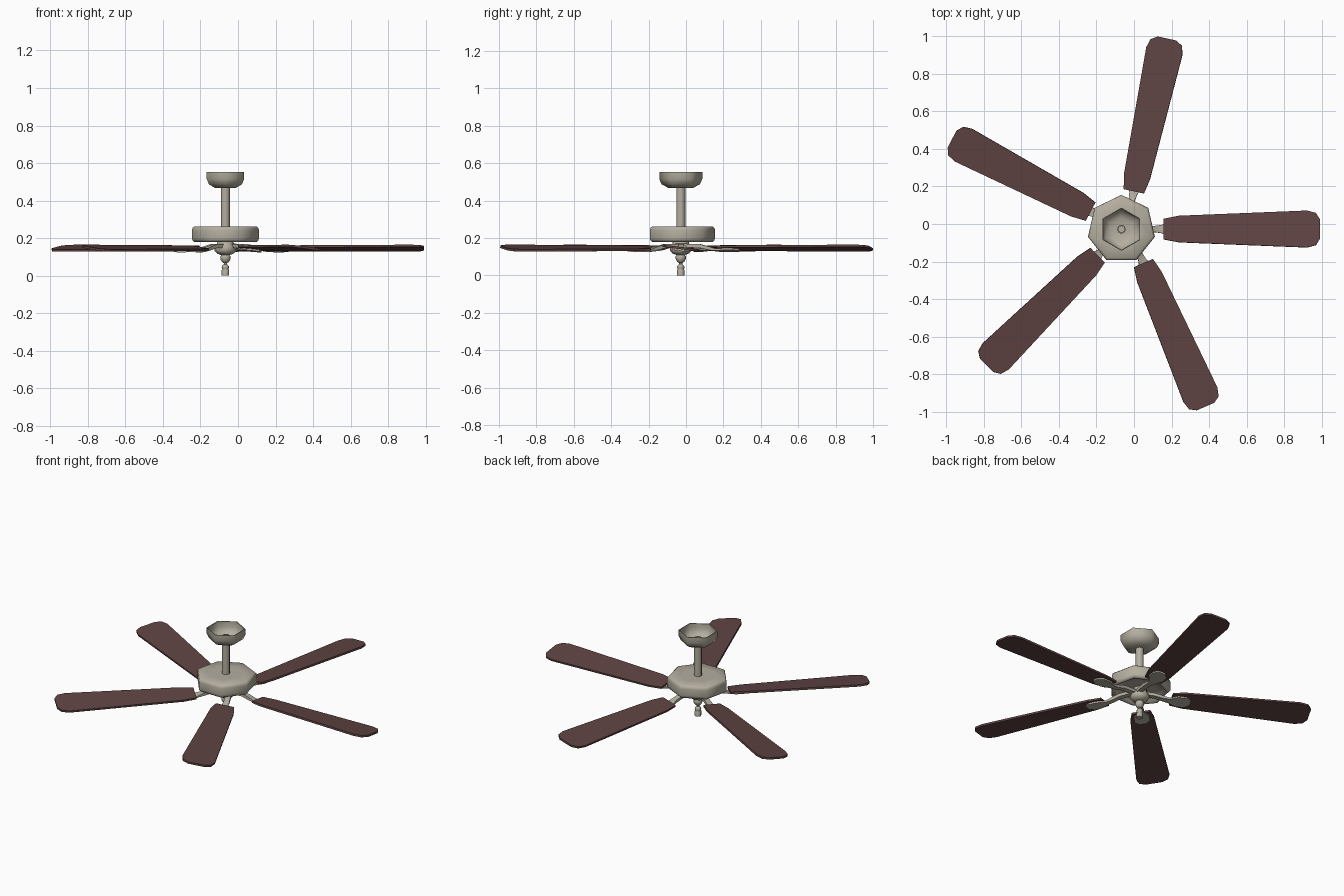
import bpy, bmesh, math
from mathutils import Matrix, Vector

if "Cube" in bpy.data.objects:
    bpy.data.objects.remove(bpy.data.objects["Cube"])

HUB = Vector((-0.067, -0.028, 0))
PITCH = math.radians(-7.5)


def material(name, rgb):
    m = bpy.data.materials.new(name)
    m.diffuse_color = (*rgb, 1)
    m.use_nodes = True
    m.node_tree.nodes["Principled BSDF"].inputs["Base Color"].default_value = m.diffuse_color
    return m


METAL = material("brushed nickel", (0.46, 0.425, 0.35))
WOOD = material("dark walnut", (0.115, 0.058, 0.056))


def finish(name, bm, mat, angle):
    bmesh.ops.recalc_face_normals(bm, faces=bm.faces)
    me = bpy.data.meshes.new(name)
    bm.to_mesh(me)
    bm.free()
    ob = bpy.data.objects.new(name, me)
    bpy.context.collection.objects.link(ob)
    me.materials.append(mat)
    bpy.ops.object.select_all(action='DESELECT')
    ob.select_set(True)
    bpy.context.view_layer.objects.active = ob
    bpy.ops.object.shade_smooth_by_angle(angle=math.radians(angle))
    return ob


def loft(bm, rings, caps=True, loop=False):
    vs = [[bm.verts.new(p) for p in ring] for ring in rings]
    n = len(vs[0])
    pairs = list(zip(vs, vs[1:])) + ([(vs[-1], vs[0])] if loop else [])
    for a, b in pairs:
        for i in range(n):
            j = (i + 1) % n
            bm.faces.new((a[i], a[j], b[j], b[i]))
    if caps:
        bm.faces.new(vs[0])
        bm.faces.new(vs[-1])


def lathe(name, profile, sides, caps=True, loop=False, angle=65):
    """Turn (radius, z) points around the hub axis, one corner facing +y."""
    bm = bmesh.new()
    rings = []
    for r, z in profile:
        ring = []
        for i in range(sides):
            t = math.pi / 2 + math.tau * i / sides
            ring.append(HUB + Vector((r * math.cos(t), r * math.sin(t), z)))
        rings.append(ring)
    loft(bm, rings, caps, loop)
    return finish(name, bm, METAL, angle)


# Ceiling canopy: open six-sided bowl with thin walls
lathe("ceiling_canopy",
      [(0.115, 0.553), (0.115, 0.515), (0.102, 0.487), (0.066, 0.468),
       (0.02, 0.468), (0.02, 0.473), (0.064, 0.473), (0.097, 0.490),
       (0.110, 0.516), (0.110, 0.553)], 6, caps=False, loop=True)
# Hollow down rod
lathe("down_rod", [(0.024, 0.25), (0.024, 0.505), (0.017, 0.505), (0.017, 0.25)],
      8, caps=False, loop=True, angle=50)
# Seven-sided motor housing, recessed below
lathe("motor_housing",
      [(0.10, 0.195), (0.150, 0.195), (0.158, 0.180), (0.172, 0.180), (0.181, 0.190),
       (0.183, 0.200), (0.183, 0.242), (0.180, 0.254), (0.170, 0.262), (0.10, 0.262)], 7)
# Switch hub below the motor, finial and pull knob
lathe("lower_hub", [(0.04, 0.196), (0.045, 0.17), (0.057, 0.155), (0.057, 0.132),
                    (0.045, 0.118), (0.025, 0.110)], 8)
lathe("finial", [(0.02, 0.112), (0.027, 0.103), (0.027, 0.088), (0.019, 0.073),
                 (0.010, 0.067)], 8)
lathe("pull_chain", [(0.009, 0.07), (0.009, 0.05)], 6)
lathe("pull_knob", [(0.010, 0.060), (0.018, 0.052), (0.020, 0.040), (0.016, 0.035),
                    (0.020, 0.028), (0.020, 0.0)], 8)

# Blade outline: (distance from inner end, half width)
BLADE = [(0, 0.055), (0.08, 0.071), (0.765, 0.099), (0.812, 0.086), (0.834, 0.05)]
# Bracket stations: (distance from inner end, half width, z, half thickness, roll)
ARM = [(-0.19, 0.016, 0.160, 0.010, 0), (-0.10, 0.016, 0.157, 0.010, 0),
       (-0.045, 0.017, 0.143, 0.009, 0.5), (-0.01, 0.022, 0.135, 0.005, 1),
       (0.035, 0.046, 0.135, 0.005, 1), (0.085, 0.046, 0.135, 0.005, 1),
       (0.115, 0.020, 0.135, 0.005, 1)]
# Inner end position and heading of each blade
MOUNTS = [(0.158, -0.027, 0), (-0.001, 0.174, 77.7), (-0.231, 0.066, 152.4),
          (-0.194, -0.166, 224.8), (0.050, -0.208, 293.4)]

for k, (x, y, heading) in enumerate(MOUNTS, 1):
    place = Matrix.Translation((x, y, 0)) @ Matrix.Rotation(math.radians(heading), 4, 'Z')

    # Pitched wooden blade
    bm = bmesh.new()
    outline = [(s, w) for s, w in BLADE] + [(s, -w) for s, w in reversed(BLADE)]
    tilt = place @ Matrix.Translation((0, 0, 0.146)) @ Matrix.Rotation(PITCH, 4, 'X')
    loft(bm, [[tilt @ Vector((s, w, z)) for s, w in outline] for z in (-0.006, 0.006)])
    finish(f"blade_{k}", bm, WOOD, 30)

    # Metal bracket: arm widening into a plate under the blade
    bm = bmesh.new()
    rings = []
    for s, w, z, t, roll in ARM:
        m = place @ Matrix.Translation((s, 0, z)) @ Matrix.Rotation(PITCH * roll, 4, 'X')
        rings.append([m @ Vector(p) for p in
                      ((0, -w, -t), (0, w, -t), (0, w, t), (0, -w, t))])
    loft(bm, rings)
    finish(f"blade_bracket_{k}", bm, METAL, 40)
